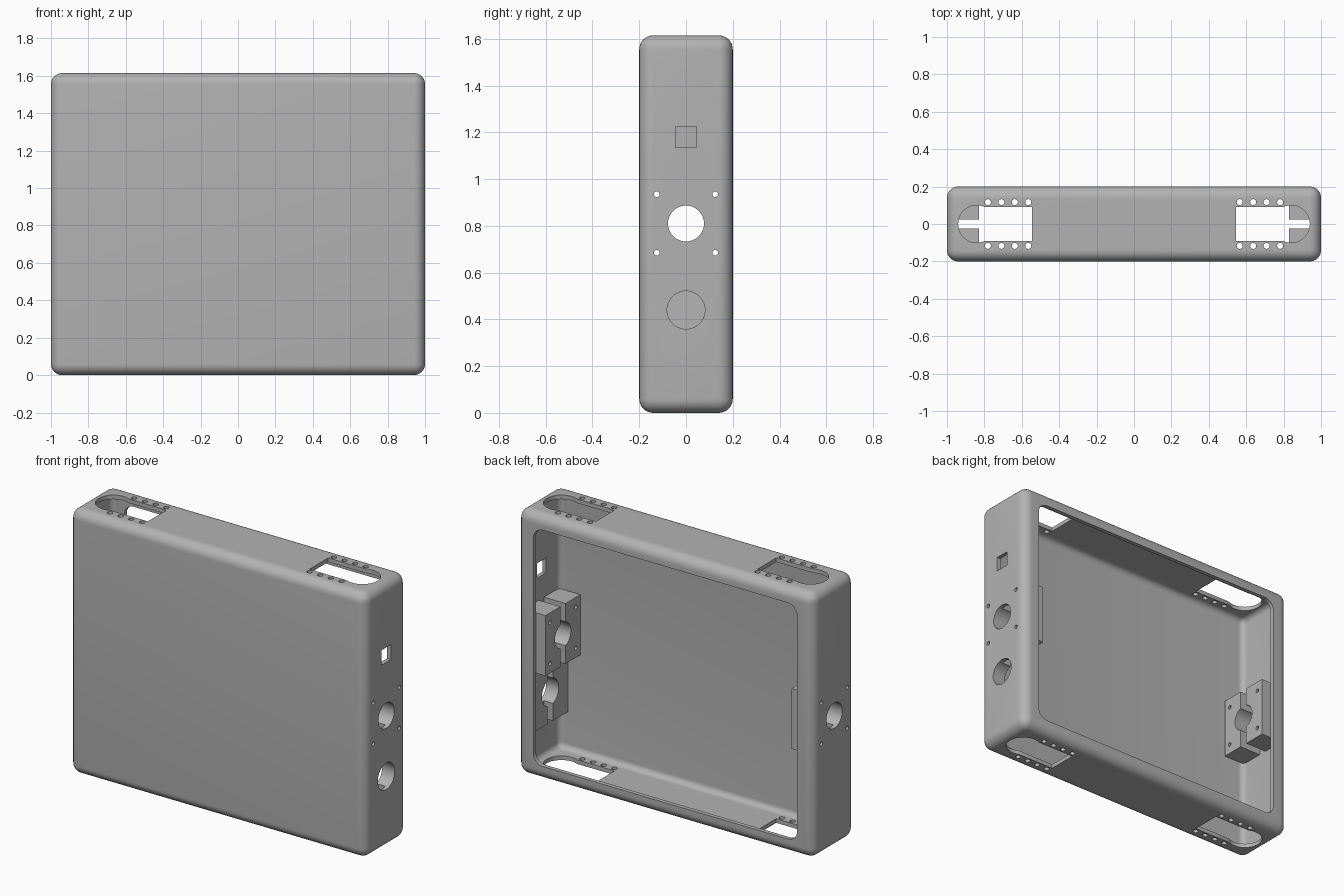
import bpy, bmesh, math
from mathutils import Matrix, Vector

cube = bpy.data.objects.get("Cube")
if cube:
    bpy.data.objects.remove(cube, do_unlink=True)

# Overall dimensions
HEIGHT, HALF_Y, WALL, ROUND = 1.615, 0.2, 0.025, 0.06
MID_Z = HEIGHT / 2
HOLE_Z, LOW_HOLE_Z = 0.81, 0.44

grey = bpy.data.materials.new("plain_grey")
grey.use_nodes = True
colour = (0.45, 0.45, 0.45, 1)
grey.diffuse_color = colour
grey.node_tree.nodes["Principled BSDF"].inputs["Base Color"].default_value = colour


def make_object(name, bm):
    bmesh.ops.recalc_face_normals(bm, faces=bm.faces)
    mesh = bpy.data.meshes.new(name)
    bm.to_mesh(mesh)
    bm.free()
    mesh.materials.append(grey)
    obj = bpy.data.objects.new(name, mesh)
    bpy.context.collection.objects.link(obj)
    return obj


def add_box(bm, low, high):
    low, high = Vector(low), Vector(high)
    place = Matrix.Translation((low + high) / 2) @ Matrix.Diagonal((*(high - low), 1))
    return bmesh.ops.create_cube(bm, size=1, matrix=place)["verts"]


def add_rounded_box(bm, low, high, radius, axis=None):
    """Box with every edge rounded, or only the edges along one axis."""
    verts = add_box(bm, low, high)
    edges = {e for v in verts for e in v.link_edges}
    if axis is not None:
        edges = {e for e in edges
                 if abs((e.verts[0].co - e.verts[1].co).normalized()[axis]) > 0.9}
    bmesh.ops.bevel(bm, geom=list(edges), offset=radius, offset_type="OFFSET",
                    segments=8, profile=0.5, affect="EDGES")


def add_cylinder(bm, centre, radius, length, along_x=False, sides=24):
    place = Matrix.Translation(centre)
    if along_x:
        place = place @ Matrix.Rotation(math.pi / 2, 4, "Y")
    bmesh.ops.create_cone(bm, cap_ends=True, segments=sides, radius1=radius,
                          radius2=radius, depth=length, matrix=place)


def add_slot(bm, side, z, depth):
    """Round outer end joined to a slightly narrower straight part."""
    centre, radius, half, end = 0.84, 0.1, 0.09, 0.545
    start = math.asin(half / radius)
    points = [(end, -half)]
    for i in range(33):
        a = -(math.pi - start) + (2 * math.pi - 2 * start) * i / 32
        points.append((centre + radius * math.cos(a), radius * math.sin(a)))
    points.append((end, half))
    face = bm.faces.new([bm.verts.new((side * x, y, z - depth / 2)) for x, y in points])
    new = bmesh.ops.extrude_face_region(bm, geom=[face])["geom"]
    bmesh.ops.translate(bm, vec=(0, 0, depth),
                        verts=[g for g in new if isinstance(g, bmesh.types.BMVert)])


def cut(obj, bm):
    cutter = make_object("cutter", bm)
    cutter.hide_render = True
    mod = obj.modifiers.new("cut", "BOOLEAN")
    mod.operation, mod.solver, mod.object = "DIFFERENCE", "EXACT", cutter
    graph = bpy.context.evaluated_depsgraph_get()
    result = bpy.data.meshes.new_from_object(obj.evaluated_get(graph))
    obj.modifiers.clear()
    obj.data = result
    bpy.data.objects.remove(cutter, do_unlink=True)


def add_screw_holes(bm, x, length):
    for y in (-0.125, 0.125):
        for dz in (-0.125, 0.125):
            add_cylinder(bm, (x, y, HOLE_Z + dz), 0.012, length, True, 16)


# Rounded outer body
bm = bmesh.new()
add_rounded_box(bm, (-1, -HALF_Y, 0), (1, HALF_Y, HEIGHT), ROUND)
body = make_object("housing", bm)

# Hollow inside
bm = bmesh.new()
add_rounded_box(bm, (WALL - 1, WALL - HALF_Y, WALL),
                (1 - WALL, HALF_Y - WALL, HEIGHT - WALL), ROUND - WALL)
cut(body, bm)

# Rounded back opening
bm = bmesh.new()
add_rounded_box(bm, (-0.89, 0.1, MID_Z - 0.72), (0.89, 0.3, MID_Z + 0.72), 0.065, 1)
cut(body, bm)

# Slots and screw holes in the top and bottom, holes in the sides
bm = bmesh.new()
for side in (-1, 1):
    for z in (0, HEIGHT):
        add_slot(bm, side, z, 0.12)
        for i in range(4):
            for y in (-0.117, 0.117):
                add_cylinder(bm, (side * (0.565 + 0.072 * i), y, z), 0.016, 0.12, sides=16)
    add_cylinder(bm, (side, 0, HOLE_Z), 0.077, 0.12, True, 48)
    add_screw_holes(bm, side, 0.12)
add_cylinder(bm, (1, 0, LOW_HOLE_Z), 0.081, 0.12, True, 48)
add_box(bm, (0.94, -0.045, 1.135), (1.06, 0.045, 1.225))
cut(body, bm)


# Split mounting blocks behind the side holes
def mounting_block(name, side, z, inner, radius, screws):
    outer = 1 - WALL + 0.005
    for label, direction in (("front", -1), ("back", 1)):
        bm = bmesh.new()
        xs = sorted((side * inner, side * outer))
        ys = sorted((direction * 0.025, direction * 0.168))
        add_box(bm, (xs[0], ys[0], z - 0.184), (xs[1], ys[1], z + 0.184))
        block = make_object(f"{name}_{label}", bm)
        bm = bmesh.new()
        add_cylinder(bm, (side * 0.9, 0, z), radius, 0.4, True, 48)
        if screws:
            add_screw_holes(bm, side * 0.9, 0.4)
        cut(block, bm)
        parts.append(block)


parts = [body]
mounting_block("left_mount", 1, HOLE_Z, 0.83, 0.077, True)
mounting_block("right_mount", -1, HOLE_Z, 0.83, 0.077, True)
mounting_block("lower_left_mount", 1, LOW_HOLE_Z, 0.915, 0.081, False)

# Smooth rounded surfaces, keep edges sharp
bpy.ops.object.select_all(action="DESELECT")
for part in parts:
    part.select_set(True)
bpy.context.view_layer.objects.active = body
bpy.ops.object.shade_smooth_by_angle(angle=math.radians(30))
